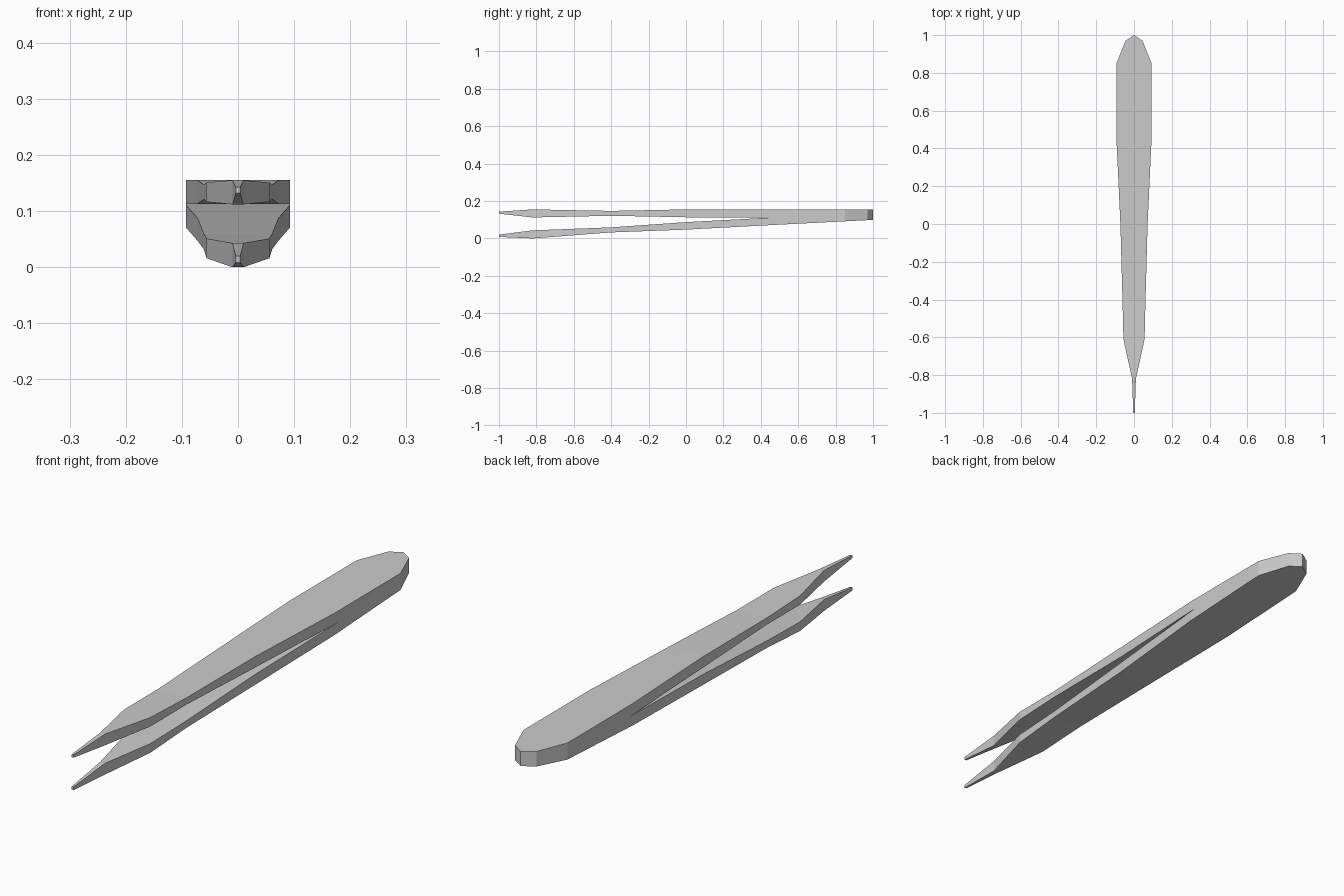
import bpy, bmesh

if "Cube" in bpy.data.objects:
    bpy.data.objects.remove(bpy.data.objects["Cube"])

# Shared outline of both arms: (y, half width), pointed tip to rounded heel
OUTLINE = [(-1, .004), (-.82, .01), (-.61, .056), (-.4, .061), (0, .072),
           (.45, .093), (.85, .093), (.97, .045), (1, 0)]


def interp(profile, y):
    for a, b in zip(profile, profile[1:]):
        if y <= b[0]:
            t = (y - a[0]) / (b[0] - a[0])
            return [a[k] + t * (b[k] - a[k]) for k in (1, 2)]
    return profile[-1][1:]


def arm(name, profile):
    """Loft rectangular sections along the outline; profile is (y, bottom z, top z)."""
    bm = bmesh.new()
    rings = []
    for y, w in OUTLINE:
        lo, hi = interp(profile, y)
        rings.append([bm.verts.new(p) for p in
                      ((-w, y, lo), (w, y, lo), (w, y, hi), (-w, y, hi))])
    for a, b in zip(rings, rings[1:]):
        for i in range(4):
            j = (i + 1) % 4
            bm.faces.new((a[i], a[j], b[j], b[i]))
    bm.faces.new(rings[0])
    bm.faces.new(rings[-1])
    bmesh.ops.remove_doubles(bm, verts=bm.verts, dist=.0005)
    bmesh.ops.recalc_face_normals(bm, faces=bm.faces)
    mesh = bpy.data.meshes.new(name)
    bm.to_mesh(mesh)
    bm.free()
    bpy.context.collection.objects.link(bpy.data.objects.new(name, mesh))


# Level upper arm
arm("upper_arm", [(-1, .132, .143), (-.82, .112, .155), (-.4, .121, .147),
                  (0, .113, .155), (1, .112, .155)])
# Sloping lower arm, merging into the upper one at the heel
arm("lower_arm", [(-1, .008, .020), (-.82, 0, .043), (-.4, .032, .059),
                  (0, .047, .087), (.45, .071, .111), (1, .099, .142)])
